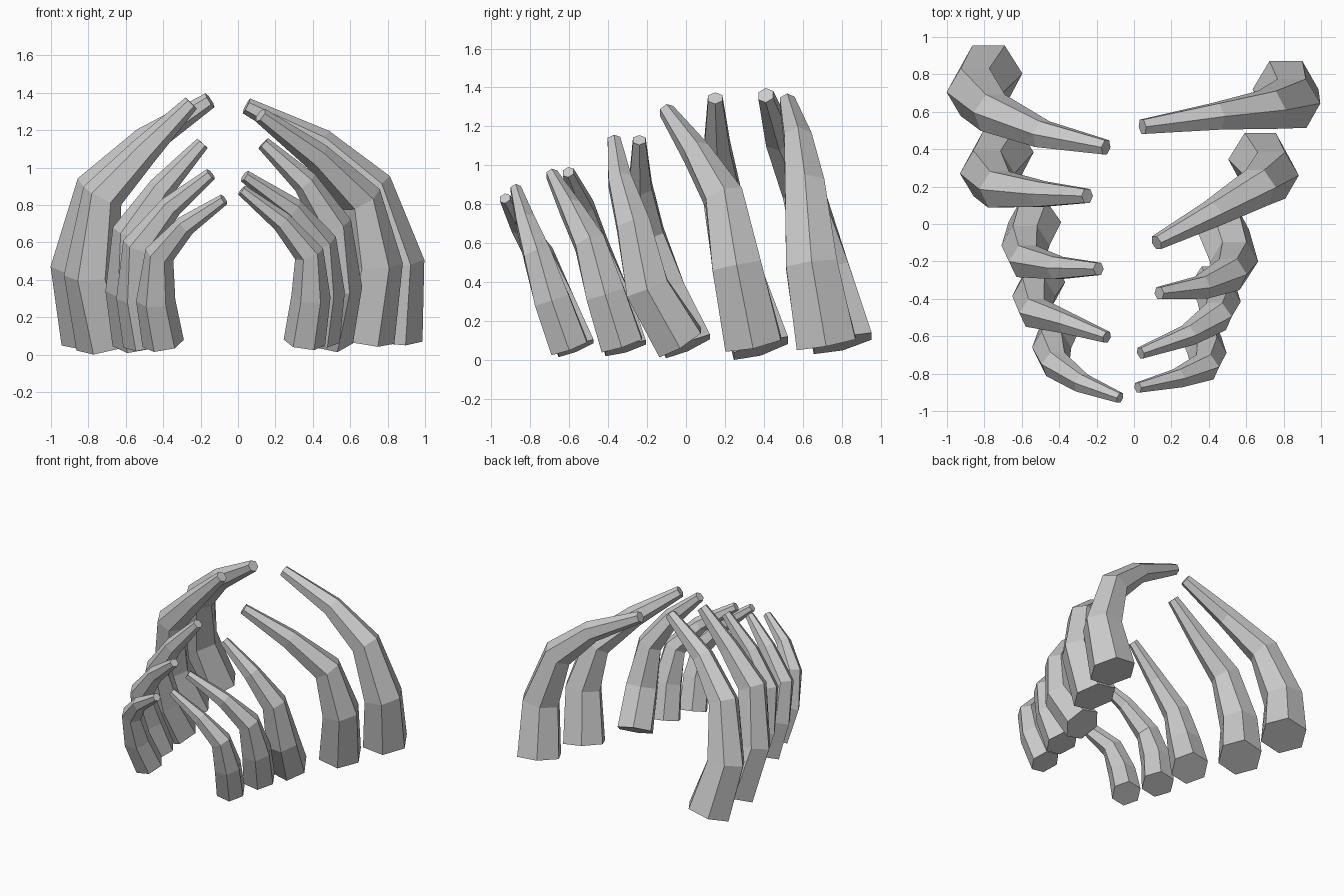
import bpy, bmesh
from mathutils import Vector
from math import cos, sin, pi

TAPER = (1.0, 0.86, 0.66, 0.46, 0.25)        # thickness from root to tip
RADII = (0.122, 0.135, 0.15, 0.17, 0.177)    # overall thickness, front rib to back rib
ROOTS = (0.112, 0.125, 0.143, 0.168, 0.177)  # root radius, front rib to back rib

# centre lines, front rib to back rib, root to tip
RIGHT = [
    [(.355, -.60, .065), (.39, -.69, .31), (.38, -.765, .54), (.235, -.825, .71), (.02, -.875, .88)],
    [(.42, -.33, .08), (.455, -.415, .34), (.44, -.495, .60), (.29, -.595, .78), (.035, -.69, .955)],
    [(.475, -.03, .09), (.535, -.20, .37), (.51, -.27, .69), (.36, -.34, .92), (.135, -.37, 1.13)],
    [(.67, .345, .085), (.735, .26, .485), (.66, .195, .83), (.42, .055, 1.06), (.12, -.10, 1.28)],
    [(.81, .72, .085), (.845, .645, .49), (.715, .61, .89), (.44, .575, 1.13), (.045, .52, 1.33)],
]
LEFT = [
    [(-.40, -.565, .06), (-.44, -.66, .29), (-.42, -.75, .535), (-.28, -.85, .69), (-.075, -.93, .83)],
    [(-.49, -.31, .06), (-.535, -.385, .31), (-.53, -.475, .58), (-.36, -.53, .79), (-.145, -.605, .965)],
    [(-.53, .01, .07), (-.58, -.115, .35), (-.575, -.20, .65), (-.41, -.235, .89), (-.19, -.24, 1.13)],
    [(-.70, .385, .06), (-.785, .27, .43), (-.725, .185, .85), (-.50, .16, 1.09), (-.25, .15, 1.345)],
    [(-.77, .805, .085), (-.85, .705, .47), (-.755, .595, .885), (-.49, .48, 1.14), (-.15, .41, 1.36)],
]


def make_rib(name, path, radius, root, sides=6):
    """Tapering six-sided tube along a bent centre line, capped at both ends."""
    pts = [Vector(p) for p in path]
    bm = bmesh.new()
    rings = []
    for i, p in enumerate(pts):
        before = (p - pts[i - 1]).normalized() if i > 0 else Vector()
        after = (pts[i + 1] - p).normalized() if i < len(pts) - 1 else Vector()
        t = (before + after).normalized()
        y = Vector((0, 1, 0))
        v = (y - t * y.dot(t)).normalized()
        u = v.cross(t)
        r = radius * TAPER[i] if i else root
        rings.append([bm.verts.new(p + r * (u * cos(2 * pi * k / sides) + v * sin(2 * pi * k / sides)))
                      for k in range(sides)])
    for a, b in zip(rings, rings[1:]):
        for k in range(sides):
            n = (k + 1) % sides
            bm.faces.new((a[k], a[n], b[n], b[k]))
    bm.faces.new(rings[0])
    bm.faces.new(rings[-1])
    bmesh.ops.recalc_face_normals(bm, faces=bm.faces)
    mesh = bpy.data.meshes.new(name)
    bm.to_mesh(mesh)
    bm.free()
    bpy.context.collection.objects.link(bpy.data.objects.new(name, mesh))


# two rows of ribs
for side, paths in (("right", RIGHT), ("left", LEFT)):
    for i, path in enumerate(paths):
        make_rib(f"{side}_rib_{i + 1}", path, RADII[i], ROOTS[i])
